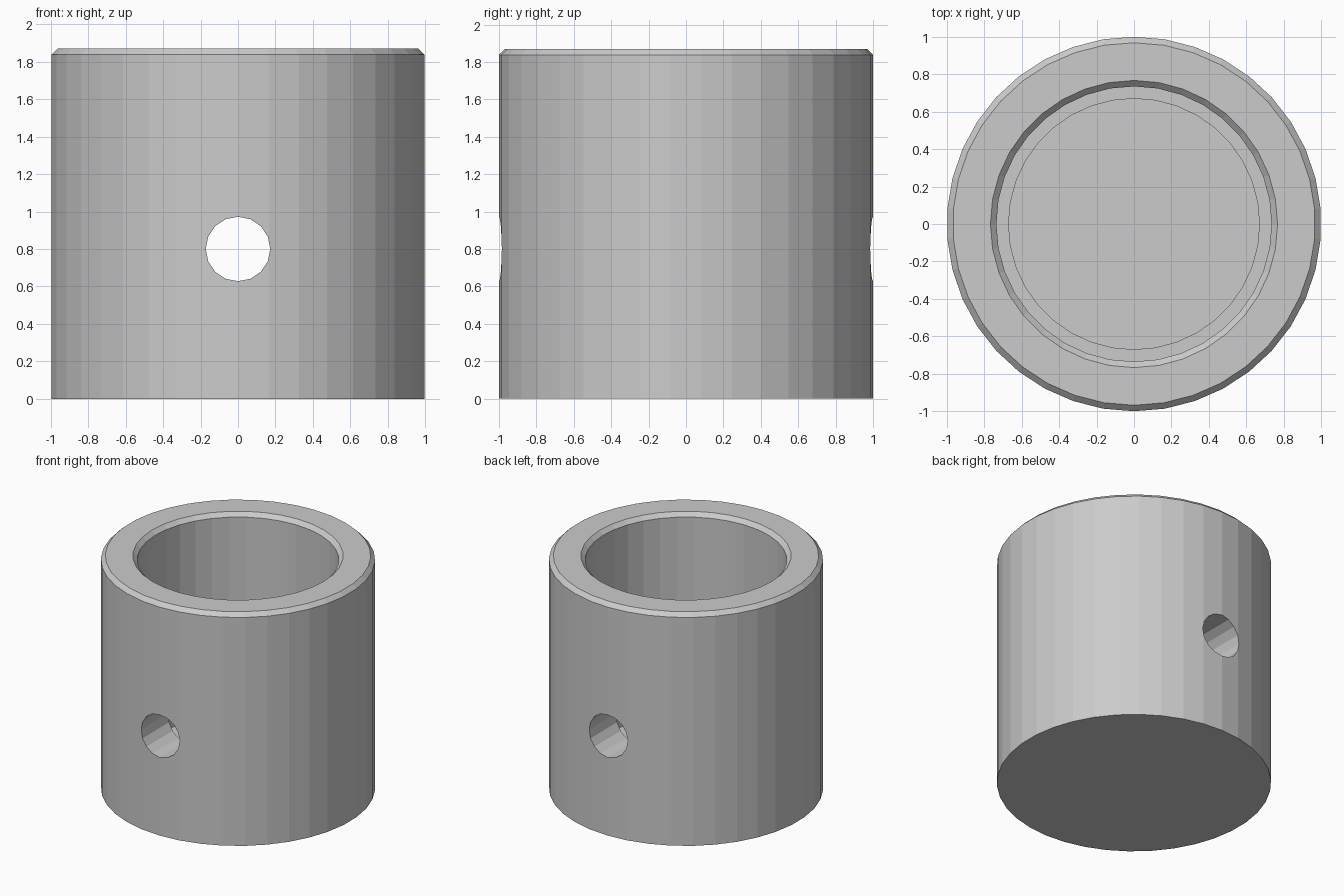
import bpy, bmesh, math
from mathutils import Matrix

if "Cube" in bpy.data.objects:
    bpy.data.objects.remove(bpy.data.objects["Cube"], do_unlink=True)

grey = bpy.data.materials.new("light_grey")
grey.use_nodes = True
grey.diffuse_color = (0.6, 0.6, 0.6, 1)
grey.node_tree.nodes["Principled BSDF"].inputs["Base Color"].default_value = (0.6, 0.6, 0.6, 1)


def turned(name, profile, sides):
    """Closed solid of revolution from (radius, height) points, bottom to top."""
    bm = bmesh.new()
    rings = []
    for r, z in profile:
        angles = [2 * math.pi * i / sides - math.pi / 2 for i in range(sides)]
        rings.append([bm.verts.new((r * math.cos(a), r * math.sin(a), z)) for a in angles])
    for low, high in zip(rings, rings[1:]):
        for i in range(sides):
            j = (i + 1) % sides
            bm.faces.new((low[i], low[j], high[j], high[i]))
    bm.faces.new(rings[0][::-1])
    bm.faces.new(rings[-1])
    mesh = bpy.data.meshes.new(name)
    bm.to_mesh(mesh)
    bm.free()
    mesh.materials.append(grey)
    obj = bpy.data.objects.new(name, mesh)
    bpy.context.collection.objects.link(obj)
    return obj


height, chamfer = 1.87, 0.032

# Outer body with a chamfered top edge
body = turned("sleeve_body", [(1, 0), (1, height - chamfer), (1 - chamfer, height)], 38)

# Stepped blind bore with a chamfered mouth
shoulder, floor = 1.07, 0.27
bore = turned("bore_cutter", [
    (0.67, floor), (0.67, shoulder), (0.735, shoulder),
    (0.735, height - chamfer), (0.767, height), (0.767, height + 0.1)], 36)

# Cross hole running front to back
pin = turned("pin_hole_cutter", [(0.172, -1.2), (0.172, 1.2)], 16)
pin.data.transform(Matrix.Translation((0, 0, 0.8)) @ Matrix.Rotation(math.pi / 2, 4, "X"))

# Cut the body, then discard the cutters
for cutter in (bore, pin):
    cutter.hide_render = True
    mod = body.modifiers.new(cutter.name, "BOOLEAN")
    mod.operation = "DIFFERENCE"
    mod.solver = "EXACT"
    mod.object = cutter
bpy.context.view_layer.update()
result = bpy.data.meshes.new_from_object(body.evaluated_get(bpy.context.evaluated_depsgraph_get()))
body.modifiers.clear()
body.data = result
for cutter in (bore, pin):
    bpy.data.objects.remove(cutter, do_unlink=True)
